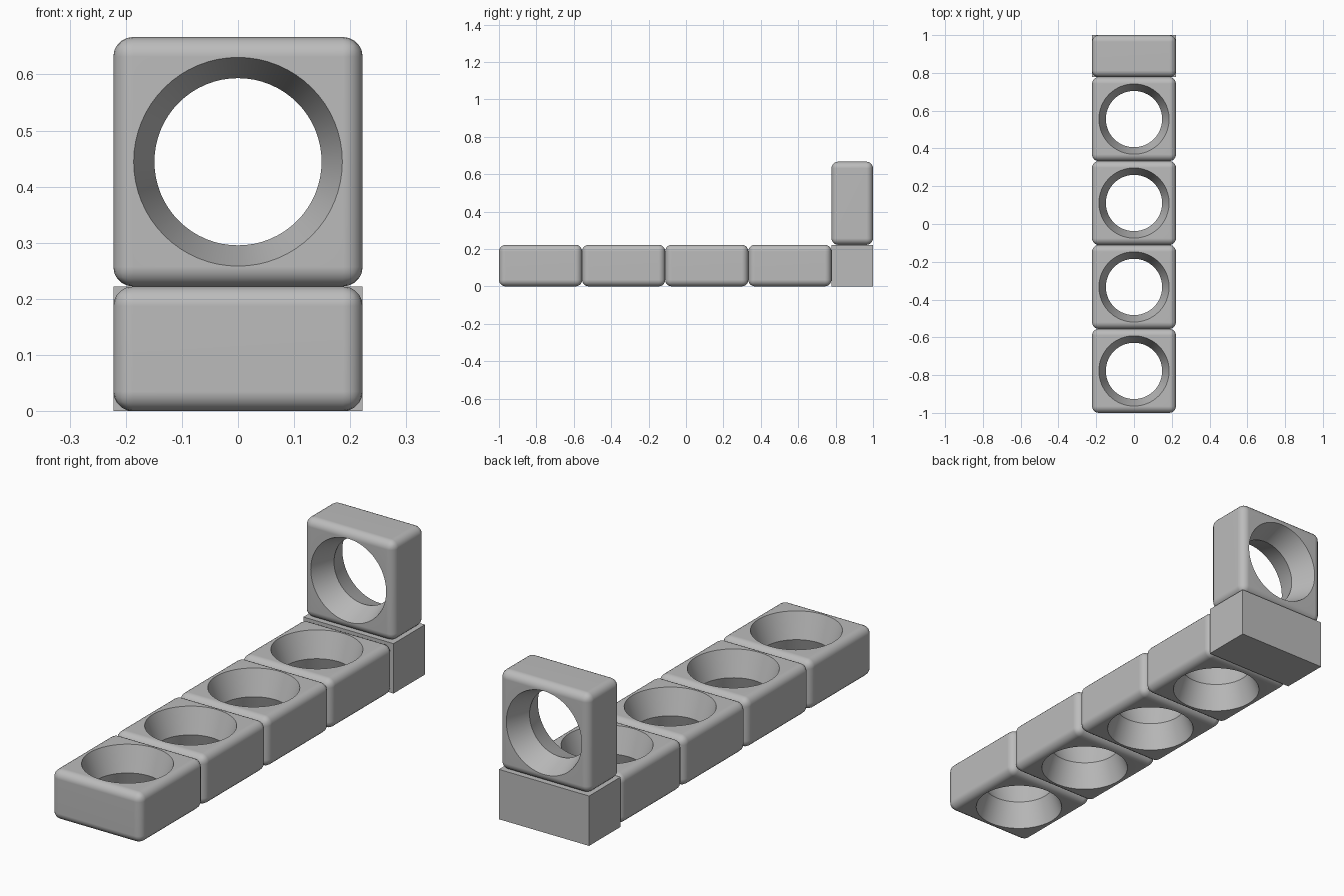
import bpy, bmesh, math
from mathutils import Vector

default = bpy.data.objects.get("Cube")
if default:
    bpy.data.objects.remove(default, do_unlink=True)

SIZE = 4 / 9          # side of a square block
DEPTH = SIZE / 2      # thickness of a block
RIM, WAIST = 0.186, 0.149

grey = bpy.data.materials.new("plain grey")
grey.use_nodes = True
colour = (0.5, 0.5, 0.5, 1)
grey.diffuse_color = colour
grey.node_tree.nodes["Principled BSDF"].inputs["Base Color"].default_value = colour


def add_object(name, bm):
    mesh = bpy.data.meshes.new(name)
    bmesh.ops.recalc_face_normals(bm, faces=bm.faces)
    bm.to_mesh(mesh)
    bm.free()
    mesh.materials.append(grey)
    obj = bpy.data.objects.new(name, mesh)
    bpy.context.collection.objects.link(obj)
    return obj


def box(name, size, bevel=0):
    bm = bmesh.new()
    bmesh.ops.create_cube(bm, size=1)
    bmesh.ops.scale(bm, vec=Vector(size), verts=bm.verts)
    if bevel:
        bmesh.ops.bevel(bm, geom=bm.edges[:], offset=bevel, segments=5,
                        profile=0.5, affect='EDGES')
    return add_object(name, bm)


def hourglass(name, segments=64):
    # Two mirrored cones meeting at the waist, reaching past both faces
    half = DEPTH * 0.6
    wide = WAIST + (RIM - WAIST) * 1.2
    bm = bmesh.new()
    rings = []
    for z, r in ((-half, wide), (0, WAIST), (half, wide)):
        angles = [math.tau * i / segments for i in range(segments)]
        rings.append([bm.verts.new((r * math.cos(a), r * math.sin(a), z)) for a in angles])
    for low, high in zip(rings, rings[1:]):
        for i in range(segments):
            j = (i + 1) % segments
            bm.faces.new((low[i], low[j], high[j], high[i]))
    bm.faces.new(rings[0])
    bm.faces.new(rings[-1])
    return add_object(name, bm)


# Rounded block with a waisted hole through it
block = box("floor_block_1", (SIZE, SIZE, DEPTH), 0.035)
cutter = hourglass("hole_cutter")
cutter.hide_render = True
cut = block.modifiers.new("hole", 'BOOLEAN')
cut.operation = 'DIFFERENCE'
cut.solver = 'EXACT'
cut.object = cutter
bpy.context.view_layer.update()
graph = bpy.context.evaluated_depsgraph_get()
holed = bpy.data.meshes.new_from_object(block.evaluated_get(graph))
block.modifiers.clear()
block.data = holed
bpy.data.objects.remove(cutter, do_unlink=True)

bpy.ops.object.select_all(action='DESELECT')
block.select_set(True)
bpy.context.view_layer.objects.active = block
bpy.ops.object.shade_smooth_by_angle(angle=math.radians(30))

# Row of four blocks lying flat, and one standing at the back
blocks = [block]
for i in range(1, 5):
    copy = block.copy()
    bpy.context.collection.objects.link(copy)
    blocks.append(copy)
for i, part in enumerate(blocks[:4]):
    part.name = f"floor_block_{i + 1}"
    part.location = (0, -1 + SIZE * (i + 0.5), DEPTH / 2)
upright = blocks[4]
upright.name = "upright_block"
upright.rotation_euler.x = math.pi / 2
upright.location = (0, 1 - DEPTH / 2, DEPTH + SIZE / 2)
for part in blocks:
    weighted = part.modifiers.new("weighted normals", 'WEIGHTED_NORMAL')
    weighted.keep_sharp = True

# Plain sharp-edged base under the standing block
base = box("back_base", (SIZE, DEPTH, DEPTH))
base.location = (0, 1 - DEPTH / 2, DEPTH / 2)
